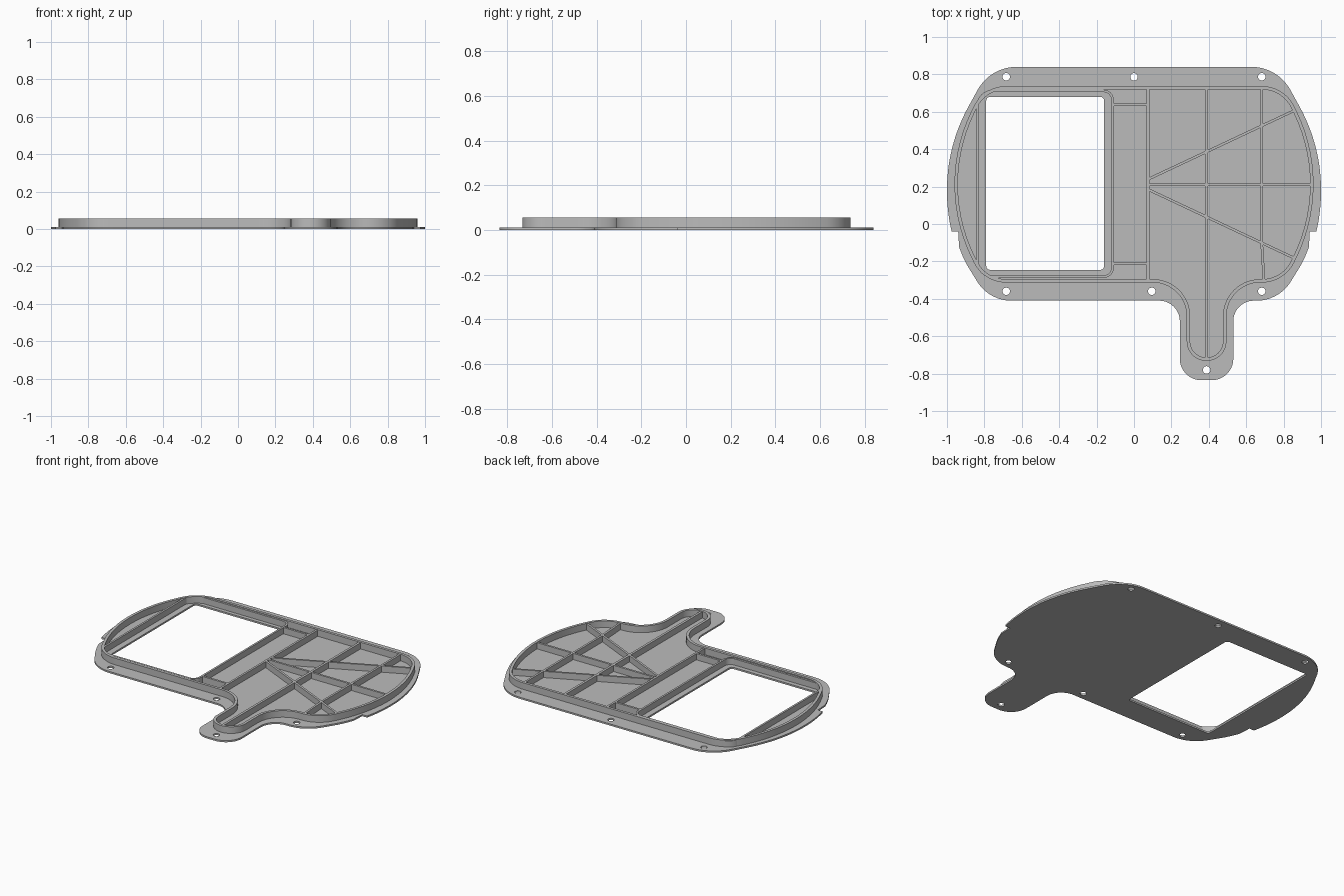
import bpy, bmesh, math
from mathutils import Vector

cube = bpy.data.objects.get("Cube")
if cube:
    bpy.data.objects.remove(cube, do_unlink=True)

PLATE_T = 0.011
WALL_TOP = 0.055
RIB_TOP = 0.052

grey = bpy.data.materials.new("grey_plastic")
grey.use_nodes = True
grey.diffuse_color = (0.5, 0.5, 0.5, 1)
grey.node_tree.nodes["Principled BSDF"].inputs["Base Color"].default_value = (0.5, 0.5, 0.5, 1)


def rounded(corners, steps=14):
    """Polygon whose corners (x, y, cut) become circular arcs."""
    pts = []
    n = len(corners)
    for i, (x, y, cut) in enumerate(corners):
        p = Vector((x, y))
        if cut == 0:
            pts.append(p)
            continue
        u = (Vector(corners[i - 1][:2]) - p).normalized()
        v = (Vector(corners[(i + 1) % n][:2]) - p).normalized()
        a, b, w = p + u * cut, p + v * cut, math.sin(u.angle(v) / 2)
        for k in range(steps + 1):
            t = k / steps
            c0, c1, c2 = (1 - t) ** 2, 2 * w * t * (1 - t), t * t
            pts.append((a * c0 + p * c1 + b * c2) / (c0 + c1 + c2))
    return pts


def inset(pts, d):
    """Offset a closed outline inwards."""
    n = len(pts)
    area = sum(pts[i - 1].cross(pts[i]) for i in range(n))
    side = 1 if area > 0 else -1
    out = []
    for i, p in enumerate(pts):
        e1 = (p - pts[i - 1]).normalized()
        e2 = (pts[(i + 1) % n] - p).normalized()
        n1, n2 = Vector((-e1.y, e1.x)), Vector((-e2.y, e2.x))
        out.append(p + (n1 + n2) * (side * d / (1 + n1.dot(n2))))
    return out


def circle(x, y, r, n=20):
    return [Vector((x + r * math.cos(math.tau * k / n), y + r * math.sin(math.tau * k / n)))
            for k in range(n)]


def extrude_outline(name, loops, z0, z1):
    """Fill outlines (later ones are holes) and give them height."""
    curve = bpy.data.curves.new(name, "CURVE")
    curve.dimensions = "2D"
    curve.fill_mode = "BOTH"
    curve.extrude = (z1 - z0) / 2
    for loop in loops:
        spline = curve.splines.new("POLY")
        spline.points.add(len(loop) - 1)
        for point, p in zip(spline.points, loop):
            point.co = (p.x, p.y, 0, 1)
        spline.use_cyclic_u = True
    temp = bpy.data.objects.new(name + "_outline", curve)
    bpy.context.scene.collection.objects.link(temp)
    bpy.context.view_layer.update()
    mesh = bpy.data.meshes.new_from_object(
        temp.evaluated_get(bpy.context.evaluated_depsgraph_get()))
    bpy.data.objects.remove(temp, do_unlink=True)
    bm = bmesh.new()
    bm.from_mesh(mesh)
    bmesh.ops.remove_doubles(bm, verts=bm.verts, dist=0.0002)
    bmesh.ops.translate(bm, verts=bm.verts, vec=(0, 0, (z0 + z1) / 2))
    bmesh.ops.recalc_face_normals(bm, faces=bm.faces)
    bm.to_mesh(mesh)
    bm.free()
    mesh.materials.clear()
    mesh.materials.append(grey)
    mesh.shade_smooth()
    mesh.set_sharp_from_angle(angle=math.radians(30))
    obj = bpy.data.objects.new(name, mesh)
    bpy.context.scene.collection.objects.link(obj)
    return obj


def mirror_x(corners):
    return [(-x, y, c) for x, y, c in reversed(corners)]


def rib(name, a, b, width=0.014):
    a, b = Vector(a), Vector(b)
    d = (b - a).normalized() * width / 2
    s = Vector((-d.y, d.x))
    extrude_outline(name, [[a + s, a - s, b - s, b + s]], PLATE_T / 2, RIB_TOP)


HANDLE_X = 0.388

# Base plate: bulged sides with a small step, and a handle tab at the front
plate_side = [(0.768, 0.84, 0.14), (1.0, 0.42, 0.238), (1.0, 0.068, 0.11),
              (0.975, -0.04, 0), (0.94, -0.04, 0), (0.935, -0.125, 0),
              (0.905, -0.2, 0.05), (0.775, -0.41, 0.12)]
h = 0.143
plate_tab = [(HANDLE_X + h, -0.41, 0.11), (HANDLE_X + h, -0.835, 0.115),
             (HANDLE_X - h, -0.835, 0.115), (HANDLE_X - h, -0.41, 0.11)]
plate = rounded(plate_side + plate_tab + mirror_x(plate_side))
window = rounded([(-0.79, 0.68, 0.02), (-0.16, 0.68, 0.02),
                  (-0.16, -0.245, 0.02), (-0.79, -0.245, 0.02)], 5)
screw_spots = [(x, 0.787) for x in (-0.683, 0, 0.683)]
screw_spots += [(x, -0.36) for x in (-0.683, 0.095, 0.683)] + [(HANDLE_X, -0.78)]
extrude_outline("base_plate", [plate, window] + [circle(x, y, 0.02) for x, y in screw_spots],
                0, PLATE_T)

# Raised rim wall following the plate
rim_side = [(0.804, 0.737, 0.12), (1.06, 0.212, 0.434), (0.804, -0.313, 0.12)]
h = 0.106
rim_tab = [(HANDLE_X + h, -0.313, 0.18), (HANDLE_X + h, -0.732, 0.105),
           (HANDLE_X - h, -0.732, 0.105), (HANDLE_X - h, -0.313, 0.18)]
rim = rounded(rim_side + rim_tab + mirror_x(rim_side))
extrude_outline("rim_wall", [rim, inset(rim, 0.018)], PLATE_T / 2, WALL_TOP)

# Wall framing the window
frame = rounded([(-0.843, 0.718, 0.09), (-0.108, 0.718, 0.055),
                 (-0.108, -0.288, 0.055), (-0.843, -0.288, 0.09)], 8)
extrude_outline("window_frame", [frame, inset(frame, 0.013)], PLATE_T / 2, RIB_TOP)

# Stiffening ribs
rib("divider_rib", (0.075, 0.73), (0.075, -0.305))
rib("handle_rib", (HANDLE_X, 0.73), (HANDLE_X, -0.725), 0.016)
rib("middle_rib", (0.075, 0.21), (0.95, 0.21))
rib("outer_rib", (0.683, 0.73), (0.683, -0.11))
rib("outer_rib_lower", (0.683, -0.105), (0.695, -0.3))
rib("back_diagonal_rib", (0.077, 0.24), (0.86, 0.608))
rib("front_diagonal_rib", (0.077, 0.184), (0.86, -0.184))
rib("back_short_rib", (-0.115, 0.637), (0.075, 0.637))
rib("front_short_rib", (-0.115, -0.212), (0.075, -0.212))
